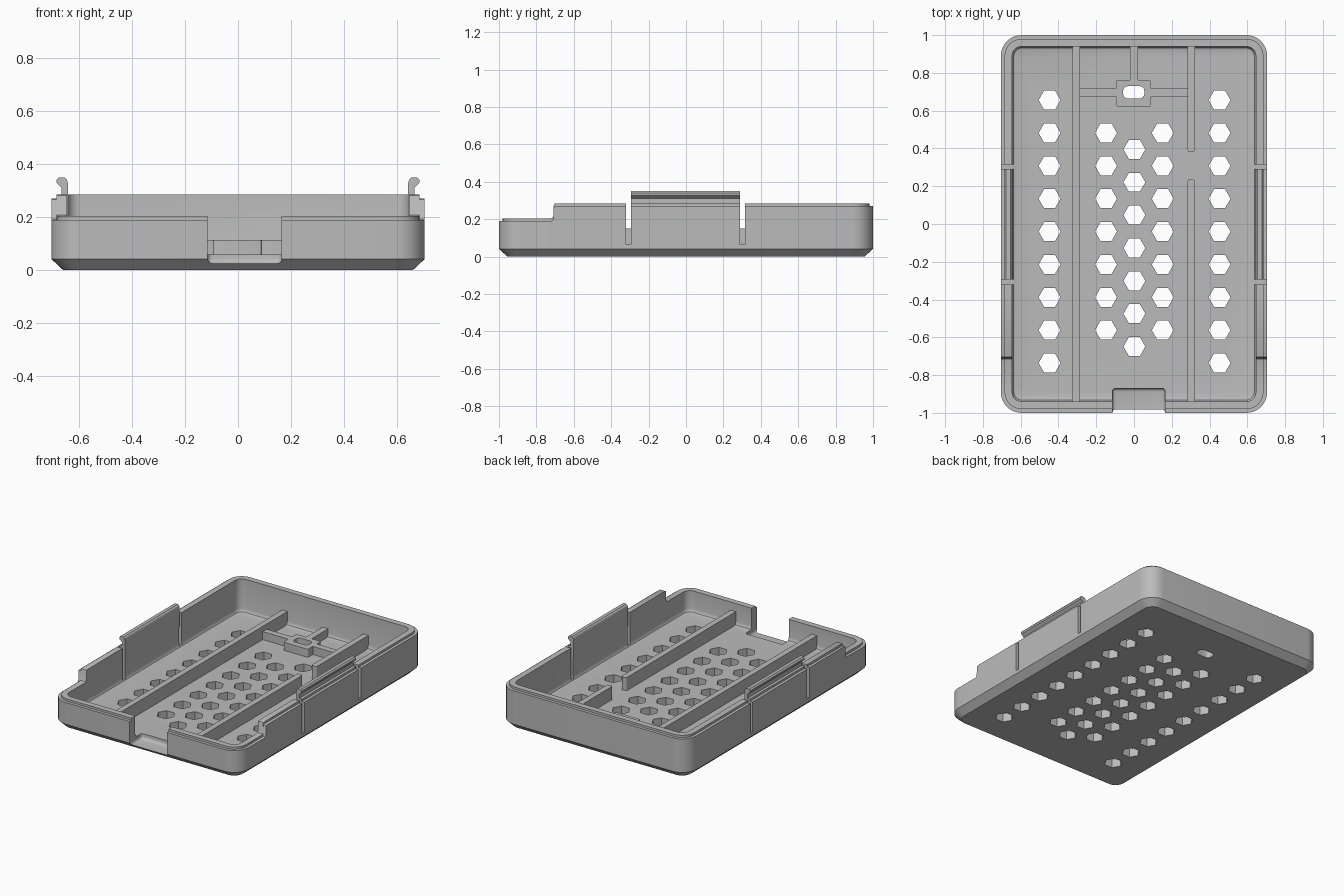
import bpy, bmesh, math

if "Cube" in bpy.data.objects:
    bpy.data.objects.remove(bpy.data.objects["Cube"])

HX, HY, R = 0.705, 1.0, 0.11
grey = bpy.data.materials.new("light_grey")
grey.diffuse_color = (0.5, 0.5, 0.5, 1)
grey.use_nodes = True
grey.node_tree.nodes["Principled BSDF"].inputs["Base Color"].default_value = grey.diffuse_color


def finish(bm, name):
    bmesh.ops.recalc_face_normals(bm, faces=bm.faces)
    me = bpy.data.meshes.new(name)
    bm.to_mesh(me)
    bm.free()
    ob = bpy.data.objects.new(name, me)
    bpy.context.collection.objects.link(ob)
    me.materials.append(grey)
    return ob


def extrude(bm, lower, upper):
    a = [bm.verts.new(p) for p in lower]
    b = [bm.verts.new(p) for p in upper]
    bm.faces.new(a)
    bm.faces.new(b)
    for i in range(len(a)):
        j = (i + 1) % len(a)
        bm.faces.new((a[i], a[j], b[j], b[i]))


def prism(bm, pts, z0, z1):
    extrude(bm, [(x, y, z0) for x, y in pts], [(x, y, z1) for x, y in pts])


def rounded(x0, x1, y0, y1, r, n=4):
    pts = []
    for cx, cy, a0 in ((x1 - r, y0 + r, -90), (x1 - r, y1 - r, 0),
                       (x0 + r, y1 - r, 90), (x0 + r, y0 + r, 180)):
        for k in range(n + 1):
            a = math.radians(a0 + 90 * k / n)
            pts.append((cx + r * math.cos(a), cy + r * math.sin(a)))
    return pts


def cut(ob, cutter):
    mod = ob.modifiers.new("cut", 'BOOLEAN')
    mod.object, mod.operation, mod.solver = cutter, 'DIFFERENCE', 'EXACT'
    bpy.context.view_layer.objects.active = ob
    bpy.ops.object.modifier_apply(modifier=mod.name)


# Tray shell: nested rounded outlines, with the rim dropping near the front
STEPS = [(-0.722, 0.08), (-0.714, 0.077), (-0.709, 0.068), (-0.707, 0.01),
         (-0.704, 0.003), (-0.698, 0.0)]


def ring(inset, z, rim):
    hx, hy, r = HX - inset, HY - inset, max(R - inset, 0.045)
    n = 8
    c = rounded(-hx, hx, -hy, hy, r, n)
    q = n + 1
    side = [(hx, y) for y, d in STEPS]
    other = [(-hx, y) for y, d in reversed(STEPS)]
    pts = c[:q] + side + c[q:3 * q] + other + c[3 * q:]
    drop = dict(STEPS)
    return [(x, y, z - (drop.get(y, 0.08 if y < -0.72 else 0) if rim else 0))
            for x, y in pts]


levels = [(0.045, 0, 0), (0, 0.042, 0), (0, 0.27, 1), (0.02, 0.27, 1),
          (0.02, 0.285, 1), (0.06, 0.285, 1), (0.06, 0.085, 0),
          (0.063, 0.072, 0), (0.068, 0.064, 0), (0.078, 0.06, 0)]
bm = bmesh.new()
rings = [[bm.verts.new(p) for p in ring(*lv)] for lv in levels]
for a, b in zip(rings, rings[1:]):
    for i in range(len(a)):
        j = (i + 1) % len(a)
        bm.faces.new((a[i], a[j], b[j], b[i]))
bm.faces.new(rings[0])
bm.faces.new(rings[-1])
tray = finish(bm, "tray")

# Hexagonal vent holes
bm = bmesh.new()
for x, y0, count in ((-0.447, 0.656, 9), (0.453, 0.656, 9), (-0.148, 0.482, 7),
                     (0.152, 0.482, 7), (0.002, 0.395, 7)):
    for k in range(count):
        prism(bm, [(x + 0.058 * math.cos(math.radians(60 * i)),
                    y0 - 0.174 * k + 0.058 * math.sin(math.radians(60 * i)))
                   for i in range(6)], -0.1, 0.2)
vents = finish(bm, "vent_cutter")

# Slot hole through the boss
bm = bmesh.new()
prism(bm, rounded(-0.058, 0.055, 0.664, 0.73, 0.026), -0.1, 0.3)
slot = finish(bm, "slot_cutter")

# Front opening with soft inner edges
bm = bmesh.new()
prism(bm, [(-0.115, -1.2), (0.165, -1.2), (0.165, -0.87), (-0.115, -0.87)], 0.025, 0.5)
bmesh.ops.bevel(bm, geom=bm.edges[:], offset=0.018, segments=4, profile=0.5,
                affect='EDGES')
opening = finish(bm, "opening_cutter")

# Slits that free the side clips
bm = bmesh.new()
for s in (-1, 1):
    for y0, y1 in ((-0.32, -0.295), (0.29, 0.315)):
        xa, xb = sorted((s * 0.62, s * 0.8))
        prism(bm, [(xa, y0), (xb, y0), (xb, y1), (xa, y1)], 0.065, 0.5)
slits = finish(bm, "slit_cutter")

for c in (vents, slot, opening, slits):
    cut(tray, c)

# Floor ribs
parts = [tray]
for name, x0, x1, y0, y1, top, r in (
        ("left_rib", -0.326, -0.287, -0.95, 0.95, 0.15, 0.004),
        ("right_rib_front", 0.283, 0.322, -0.95, 0.238, 0.15, 0.012),
        ("right_rib_back", 0.283, 0.322, 0.382, 0.95, 0.15, 0.012),
        ("centre_rib", -0.022, 0.02, 0.75, 0.95, 0.115, 0.004),
        ("cross_rib_left", -0.295, -0.09, 0.675, 0.718, 0.115, 0.004),
        ("cross_rib_right", 0.085, 0.29, 0.675, 0.718, 0.115, 0.004),
        ("slot_boss", -0.095, 0.09, 0.622, 0.763, 0.115, 0.01)):
    bm = bmesh.new()
    prism(bm, rounded(x0, x1, y0, y1, r), 0.05, top)
    parts.append(finish(bm, name))
cut(parts[-1], slot)

# Side clips with a hooked top
hook = [(0.643, 0.2), (0.666, 0.2), (0.666, 0.312), (0.684, 0.328),
        (0.686, 0.34), (0.678, 0.35), (0.655, 0.35), (0.647, 0.343), (0.643, 0.33)]
for s, name in ((-1, "left_clip"), (1, "right_clip")):
    bm = bmesh.new()
    extrude(bm, [(s * x, -0.295, z) for x, z in hook],
            [(s * x, 0.29, z) for x, z in hook])
    parts.append(finish(bm, name))

for c in (vents, slot, opening, slits):
    bpy.data.objects.remove(c)

# Smooth rounded corners, sharp edges elsewhere
bpy.ops.object.select_all(action='DESELECT')
for ob in parts:
    ob.select_set(True)
bpy.context.view_layer.objects.active = tray
bpy.ops.object.shade_smooth_by_angle(angle=math.radians(30))
